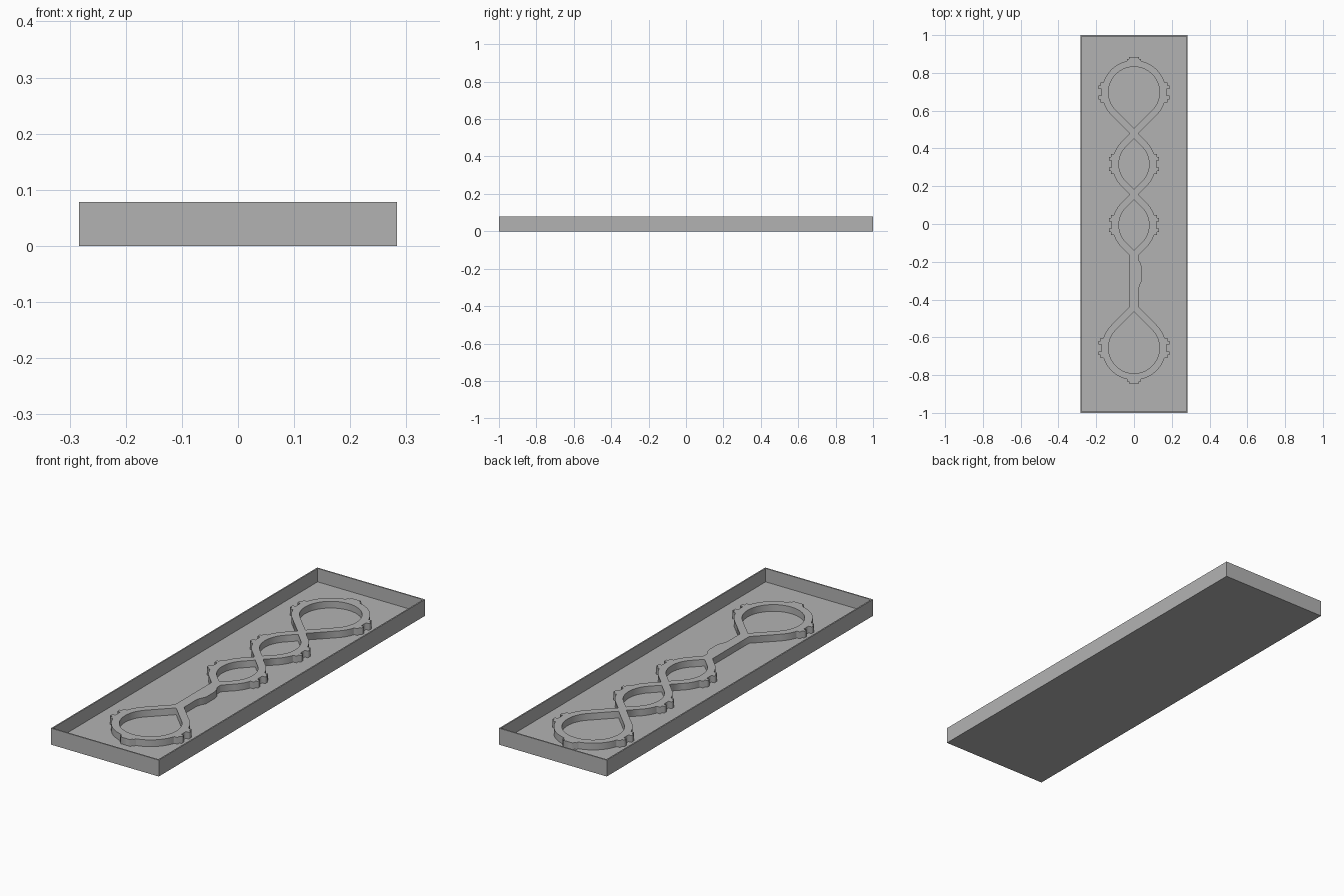
import bpy
import bmesh
from math import sin, cos, sqrt, radians

WIDTH, LENGTH, HEIGHT = 0.567, 2.0, 0.078
WALL, FLOOR, RIDGE = 0.009, 0.014, 0.032
BAND = 0.035    # width of the raised band
STEM = 0.024    # half width of the straight stem

# Each loop: arc centre x, centre y, inner radius
TOP = (0, 0.697, 0.135)
UPPER = (-0.051, 0.317, 0.131)
LOWER = (-0.051, -0.005, 0.131)
BOTTOM = (0, -0.656, 0.135)

cube = bpy.data.objects.get("Cube")
if cube:
    bpy.data.objects.remove(cube)

grey = bpy.data.materials.new("plain_grey")
grey.use_nodes = True
colour = (0.45, 0.45, 0.45, 1)
grey.diffuse_color = colour
grey.node_tree.nodes["Principled BSDF"].inputs["Base Color"].default_value = colour


def arc(cx, cy, r, start, end, steps=24):
    angles = [radians(start + (end - start) * i / steps) for i in range(steps + 1)]
    return [(cx + r * cos(a), cy + r * sin(a)) for a in angles]


def side_tab(cx, cy, r):
    """Stepped pair of teeth on the +x side, listed upwards."""
    x = cx + r
    half = [(cx + sqrt(r * r - 0.053 ** 2), -0.053), (x + 0.008, -0.053),
            (x + 0.008, -0.037), (x + 0.018, -0.037),
            (x + 0.018, -0.018), (x + 0.003, -0.018)]
    return [(px, cy + py) for px, py in half + [(px, -py) for px, py in half[::-1]]]


def outer_side(loop, start, end):
    """Outer edge of a loop with its side teeth."""
    cx, cy, r = loop[0], loop[1], loop[2] + BAND
    return (arc(cx, cy, r, start, -20) + side_tab(cx, cy, r) + arc(cx, cy, r, 20, end))


def end_tab(cy, r, sign):
    """Half of the stepped tooth at the end of the band."""
    pts = [(0.037, sqrt(r * r - 0.037 ** 2)), (0.037, r + 0.007),
           (0.026, r + 0.007), (0.026, r + 0.018)]
    return [(x, cy + sign * y) for x, y in pts]


def tip(loop, sign):
    """Point where the diagonal inner edges meet on the centre line."""
    return (0, loop[1] + sign * (loop[0] + loop[2] * sqrt(2)))


def crossing(a, b):
    """Neck where the outer diagonals of two loops meet."""
    top = a[1] - (a[0] + (a[2] + BAND) * sqrt(2))
    low = b[1] + (b[0] + (b[2] + BAND) * sqrt(2))
    return [((low - top) / 2, (low + top) / 2)]


def stem_joint(loop, sign):
    reach = loop[0] + (loop[2] + BAND) * sqrt(2) - STEM
    return [(STEM, loop[1] + sign * reach)]


# Outer outline of one side, from bottom to top
R = BOTTOM[2] + BAND
low_part = (end_tab(BOTTOM[1], R, -1)[::-1] + outer_side(BOTTOM, -76, 45)
            + stem_joint(BOTTOM, 1))
stem_bump = [(STEM, -0.345), (0.03, -0.325), (0.042, -0.30),
             (0.042, -0.235), (0.036, -0.21), (STEM, -0.19)]
high_part = (stem_joint(LOWER, -1) + outer_side(LOWER, -45, 45) + crossing(UPPER, LOWER)
             + outer_side(UPPER, -45, 45) + crossing(TOP, UPPER)
             + outer_side(TOP, -45, 76) + end_tab(TOP[1], R, 1))
right = low_part + stem_bump + high_part
left = [(-x, y) for x, y in (low_part + high_part)[::-1]]
outlines = [right + left]

# Openings: two teardrops and two pointed ovals
outlines.append([tip(TOP, -1)] + arc(*TOP, -45, 225, 60))
outlines.append([tip(BOTTOM, 1)] + arc(*BOTTOM, 135, 405, 60))
for loop in (UPPER, LOWER):
    side = arc(*loop, -45, 45)
    outlines.append([tip(loop, -1)] + side + [tip(loop, 1)]
                    + [(-x, y) for x, y in side[::-1]])

# Raised band
curve = bpy.data.curves.new("raised_band", "CURVE")
curve.dimensions = "2D"
curve.fill_mode = "BOTH"
curve.extrude = RIDGE / 2 + 0.001
for pts in outlines:
    spline = curve.splines.new("POLY")
    spline.points.add(len(pts) - 1)
    for point, (x, y) in zip(spline.points, pts):
        point.co = (x, y, 0, 1)
    spline.use_cyclic_u = True
curve.materials.append(grey)
band = bpy.data.objects.new("raised_band", curve)
band.location.z = FLOOR + RIDGE / 2 - 0.001
bpy.context.collection.objects.link(band)
bpy.ops.object.select_all(action="DESELECT")
band.select_set(True)
bpy.context.view_layer.objects.active = band
bpy.ops.object.convert(target="MESH")

# Shallow tray with thin walls
bm = bmesh.new()
bmesh.ops.create_cube(bm, size=1)
for v in bm.verts:
    v.co = (v.co.x * WIDTH, v.co.y * LENGTH, (v.co.z + 0.5) * HEIGHT)
top = max(bm.faces, key=lambda f: f.calc_center_median().z)
bmesh.ops.inset_region(bm, faces=[top], thickness=WALL)
inner = bmesh.ops.extrude_discrete_faces(bm, faces=[top])["faces"][0]
for v in inner.verts:
    v.co.z = FLOOR
bmesh.ops.recalc_face_normals(bm, faces=bm.faces)
mesh = bpy.data.meshes.new("tray")
bm.to_mesh(mesh)
bm.free()
mesh.materials.append(grey)
tray = bpy.data.objects.new("tray", mesh)
bpy.context.collection.objects.link(tray)
